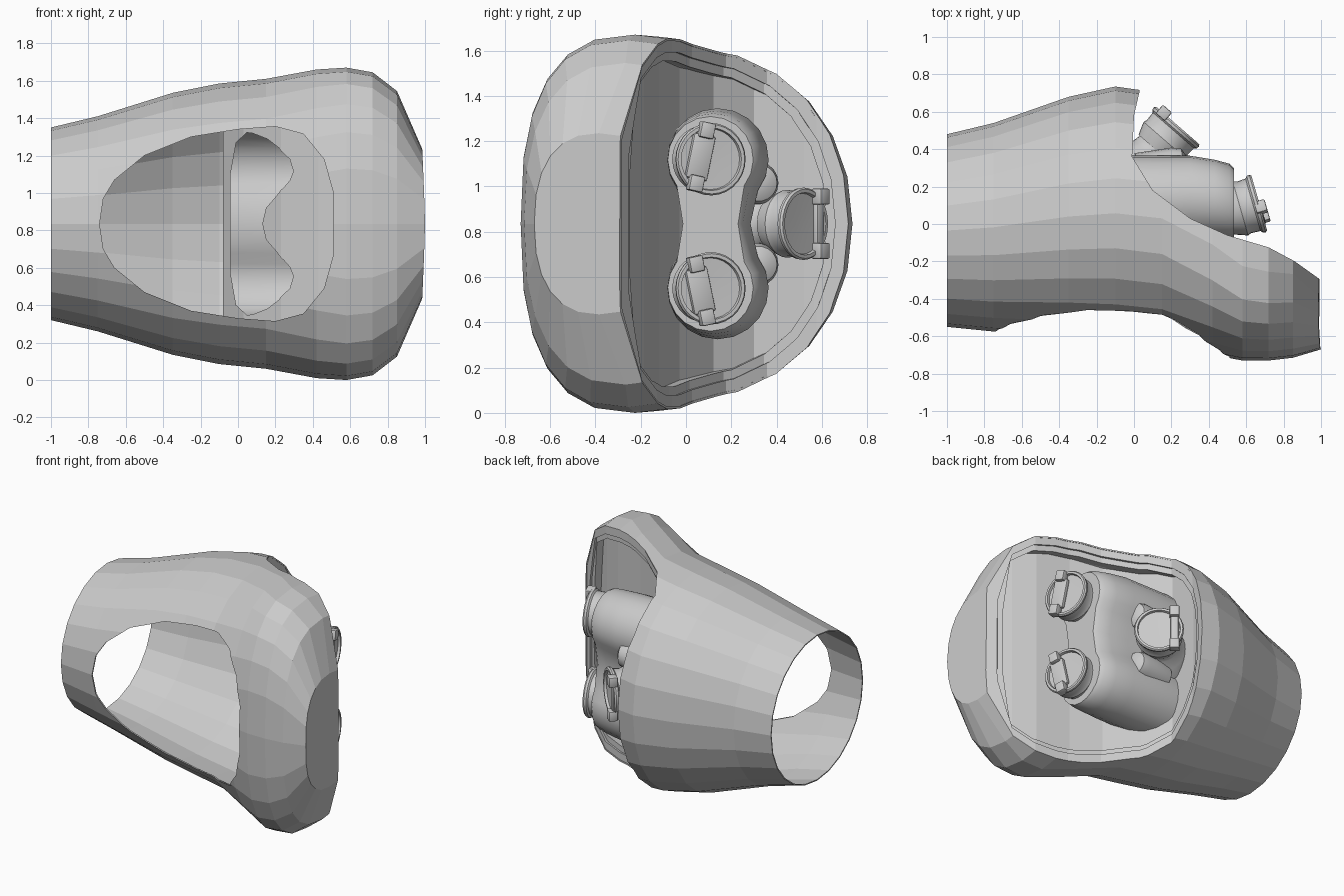
import bpy, bmesh, math
from mathutils import Matrix

if "Cube" in bpy.data.objects:
    bpy.data.objects.remove(bpy.data.objects["Cube"])

ZC = 0.835  # height of the mirror plane


def obj_from(name, bm, smooth=False):
    bmesh.ops.recalc_face_normals(bm, faces=bm.faces)
    me = bpy.data.meshes.new(name)
    bm.to_mesh(me)
    bm.free()
    ob = bpy.data.objects.new(name, me)
    bpy.context.collection.objects.link(ob)
    if smooth:
        shade(ob)
    return ob


def shade(ob):
    bpy.ops.object.select_all(action='DESELECT')
    ob.select_set(True)
    bpy.context.view_layer.objects.active = ob
    bpy.ops.object.shade_smooth_by_angle(angle=math.radians(35))


def loft(name, rings, smooth=False, mat=None):
    """Closed solid through rings of equal point count."""
    bm = bmesh.new()
    vs = [[bm.verts.new(p) for p in r] for r in rings]
    n = len(rings[0])
    for a, b in zip(vs, vs[1:]):
        for i in range(n):
            bm.faces.new((a[i], a[(i + 1) % n], b[(i + 1) % n], b[i]))
    bm.faces.new(vs[0])
    bm.faces.new(vs[-1])
    if mat:
        bm.transform(mat)
    return obj_from(name, bm, smooth)


def boolean(a, b, op):
    m = a.modifiers.new("cut", 'BOOLEAN')
    m.operation, m.object, m.solver = op, b, 'EXACT'
    dg = bpy.context.evaluated_depsgraph_get()
    a.data = bpy.data.meshes.new_from_object(a.evaluated_get(dg))
    a.modifiers.clear()
    bpy.data.objects.remove(b)
    return a


# Body sections: x, front y, back y, half height, squareness
SECTIONS = [(-1, -.55, .48, .515, 2), (-.75, -.575, .54, .575, 2.05), (-.35, -.60, .68, .70, 2.1),
            (-.1, -.62, .735, .75, 2.1), (.15, -.64, .70, .775, 2.15), (.42, -.70, .48, .825, 2.4),
            (.58, -.73, .28, .835, 2.6), (.72, -.73, .22, .81, 2.6), (.85, -.715, .18, .71, 2.5),
            (.985, -.67, -.1, .40, 2.4)]


def body(name, t):
    rings = []
    for k, (x, y0, y1, rz, q) in enumerate(SECTIONS):
        if k in (0, len(SECTIONS) - 1):
            x -= t
        ring = []
        for i in range(24):
            a = math.tau * i / 24
            c, s = math.cos(a), math.sin(a)
            cy = math.copysign(abs(c) ** (2 / q), c) if abs(c) > 1e-6 else 0
            cz = math.copysign(abs(s) ** (2 / q), s) if abs(s) > 1e-6 else 0
            bulge = .015 * (1 - abs(s)) if k == len(SECTIONS) - 1 else 0
            ring.append((x + bulge, (y0 + y1) / 2 + ((y1 - y0) / 2 - t) * cy, ZC + (rz - t) * cz))
        rings.append(ring)
    return loft(name, rings)


CUT = [(.04, .9), (.03, .71), (0, .58), (-.01, .36), (.1, .18), (.3, .03),
       (.5, -.06), (.72, -.125), (.86, -.2), (1, -.3), (1.2, -.44)]


def region(d):
    """Everything behind the curved rear cut, pushed inward by d."""
    o = -.7 * d
    pts = [(x + o, y + o) for x, y in CUT] + [(2, -.5 + o), (2, 2), (.04 + o, 2)]
    return loft("cutter", [[(x, y, z) for x, y in pts] for z in (-1, 3)])


def front_cutter(half, y0, y1):
    pts = half + [(x, 2 * ZC - z) for x, z in reversed(half) if abs(z - ZC) > 1e-4]
    return loft("cutter", [[(x, y, z) for x, z in pts] for y in (y0, y1)])


def peanut(x, s, t):
    """Double-lobed outline at x, scaled by s and inset by t."""
    half = []
    for i in range(15):
        a = math.radians(-38 + 256 * i / 14)
        half.append(((.225 * s - t) * math.cos(a), .285 + (.225 * s - t) * math.sin(a)))
    w = .145 * s - t
    pts = [(w, 0)] + half + [(-w, 0)] + [(y, -z) for y, z in reversed(half)]
    return [(x, .14 - .03 * (1 - s) / .15 + y, ZC + z) for y, z in pts]


def block_inside(t=.015):
    return loft("inner", [peanut(x, s, t) for x, s in
                          ((-.3, 1), (.3, 1), (.42, .95), (.515, .87))])


# Outer shell with front window and open sleeve end
shell = body("outer_shell", 0)
boolean(shell, body("inner", .01), 'DIFFERENCE')
boolean(shell, region(0), 'DIFFERENCE')
window = [(-.74, ZC), (-.72, .97), (-.66, 1.07), (-.5, 1.2), (-.25, 1.3), (0, 1.34),
          (.2, 1.355), (.35, 1.315), (.46, 1.18), (.51, 1.0)]
boolean(shell, front_cutter(window, -1.5, -.22), 'DIFFERENCE')

# Stepped rim around the rear recess
for name, t0, t1, d0, d1 in (("rim_outer", .005, .06, .004, .10), ("rim_inner", .05, .10, .022, .10)):
    rim = body(name, t0)
    boolean(rim, body("inner", t1), 'DIFFERENCE')
    boolean(rim, region(d0), 'DIFFERENCE')
    boolean(rim, region(d1), 'INTERSECT')

# Recess floor, opening only into the hollow of the connector block
floor = body("recess_floor", .008)
boolean(floor, region(.085), 'DIFFERENCE')
boolean(floor, region(.10), 'INTERSECT')
opening = [(.13, ZC), (.15, .92), (.28, 1.07), (.39, 1.18), (.38, 1.24), (.3, 1.31),
           (.2, 1.34), (.05, 1.325), (-.01, 1.27), (-.04, 1.1)]
hole = boolean(front_cutter(opening, -.22, .5), block_inside(), 'INTERSECT')
boolean(floor, hole, 'DIFFERENCE')

# Hollow double-lobed connector block
block = loft("connector_block", [peanut(x, s, 0) for x, s in
                                 ((-.2, 1), (.3, 1), (.43, .95), (.51, .9), (.535, .84))])
boolean(block, block_inside(), 'DIFFERENCE')
boolean(block, region(.095), 'INTERSECT')
shade(block)


def lathe(name, profile, mat, n=28):
    rings = [[(r * math.cos(math.tau * i / n), r * math.sin(math.tau * i / n), h)
              for i in range(n)] for h, r in profile]
    return loft(name, rings, True, mat)


def frame(x, y, z, deg, side, roll=0):
    """Local z runs along the plug axis, local y runs up, local x toward the latch side."""
    a = math.radians(deg)
    m = Matrix(((side * math.sin(a), 0, math.cos(a), x),
                (-side * math.cos(a), 0, math.sin(a), y),
                (0, 1, 0, z), (0, 0, 0, 1)))
    return m @ Matrix.Rotation(math.radians(roll), 4, 'Z')


def box(name, mat, loc, size):
    bm = bmesh.new()
    bmesh.ops.create_cube(bm, size=1)
    bmesh.ops.scale(bm, vec=size, verts=bm.verts)
    bmesh.ops.translate(bm, vec=loc, verts=bm.verts)
    bmesh.ops.bevel(bm, geom=bm.edges[:], offset=.008, segments=2, affect='EDGES', profile=.5)
    bm.transform(mat)
    return obj_from(name, bm, True)


# Capped plugs with a latch bar and two hinge knobs
CAP = [(-.04, .125), (0, .14), (.03, .15), (.05, .143), (.1, .146), (.11, .158),
       (.125, .16), (.135, .153), (.135, .138), (.118, .134), (.115, .05)]
for tag, x, y, z, deg, side, roll in (("upper", .54, .075, 1.12, 16, 1, 12),
                                      ("lower", .54, .075, .55, 16, 1, -12),
                                      ("rear", .145, .425, ZC, 49, -1, 0)):
    m = frame(x, y, z, deg, side, roll)
    lathe(tag + "_plug_cap", CAP, m)
    off = .05 if side > 0 else .10
    box(tag + "_latch_bar", m, (off, 0, .125), (.1 if side > 0 else .05, .2, .03))
    for s in (-1, 1):
        box(tag + "_latch_knob", m, (off, .12 * s, .137), (.065, .07, .06))

# Flared neck carrying the rear plug, and small bosses beside it
neck = lathe("rear_plug_neck", [(-.2, .2), (-.13, .165), (-.08, .125), (-.03, .115), (.01, .13)],
             frame(.145, .425, ZC, 49, -1))
bosses = [lathe("side_boss", [(0, .1), (.2, .095), (.25, .08), (.27, .04)],
                frame(.02, .28, ZC + .18 * s, 10, 1), 18) for s in (-1, 1)]
for part in [neck] + bosses:
    boolean(part, block_inside(.008), 'DIFFERENCE')
    boolean(part, region(.09), 'INTERSECT')
    shade(part)
